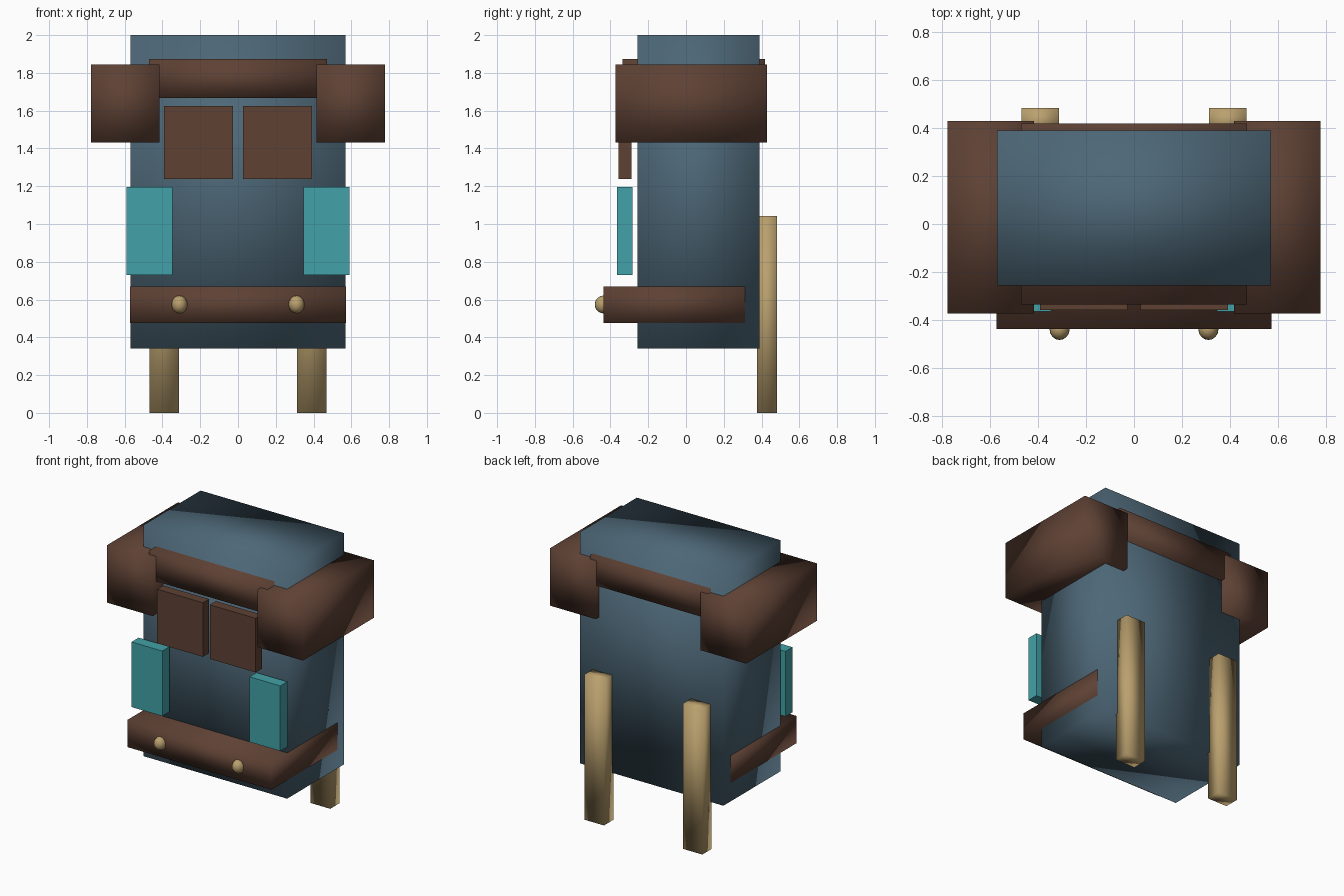
import bpy

if "Cube" in bpy.data.objects:
    bpy.data.objects.remove(bpy.data.objects["Cube"])


def material(name, r, g, b):
    """Flat colour given as 0-255 display values, stored linear."""
    def lin(c):
        c /= 255
        return c / 12.92 if c <= 0.04045 else ((c + 0.055) / 1.055) ** 2.4
    m = bpy.data.materials.new(name)
    m.diffuse_color = (lin(r), lin(g), lin(b), 1)
    m.use_nodes = True
    m.node_tree.nodes["Principled BSDF"].inputs["Base Color"].default_value = m.diffuse_color
    return m


slate = material("slate blue", 77, 103, 119)
brown = material("leather brown", 94, 65, 52)
teal = material("teal", 66, 162, 168)
tan = material("tan", 186, 160, 110)


def finish(name, mat, smooth):
    o = bpy.context.object
    o.name = name
    o.data.materials.append(mat)
    for p in o.data.polygons:
        p.use_smooth = smooth
    return o


def box(name, mat, x, y, z, smooth=True):
    """Box from (min, max) ranges on each axis."""
    mid = [(a + b) / 2 for a, b in (x, y, z)]
    bpy.ops.mesh.primitive_cube_add(size=1, location=mid)
    o = bpy.context.object
    size = [b - a for a, b in (x, y, z)]
    for v in o.data.vertices:
        v.co = [c * s for c, s in zip(v.co, size)]
    return finish(name, mat, smooth)


# Torso block, collar bar and belt wrapped around it
box("torso", slate, (-0.57, 0.57), (-0.257, 0.39), (0.342, 2.0))
box("collar_bar", brown, (-0.47, 0.47), (-0.335, 0.418), (1.667, 1.874))
box("belt", brown, (-0.572, 0.572), (-0.438, 0.312), (0.476, 0.67))

# Paired parts on each side
for side, s in (("left", -1), ("right", 1)):
    def span(a, b):
        return tuple(sorted((s * a, s * b)))
    box(side + "_shoulder", brown, span(0.416, 0.777), (-0.373, 0.43), (1.432, 1.845))
    box(side + "_chest_pouch", brown, span(0.027, 0.391), (-0.358, -0.288), (1.238, 1.626), False)
    box(side + "_side_panel", teal, span(0.346, 0.59), (-0.364, -0.284), (0.73, 1.197), False)
    box(side + "_back_post", tan, span(0.313, 0.468), (0.377, 0.483), (0.0, 1.042))
    # Rounded belt stud
    bpy.ops.mesh.primitive_uv_sphere_add(segments=16, ring_count=10, radius=1,
                                         location=(s * 0.31, -0.438, 0.574))
    stud = bpy.context.object
    for v in stud.data.vertices:
        v.co = (v.co.x * 0.042, v.co.y * 0.045, v.co.z * 0.047)
    finish(side + "_belt_stud", tan, True)
